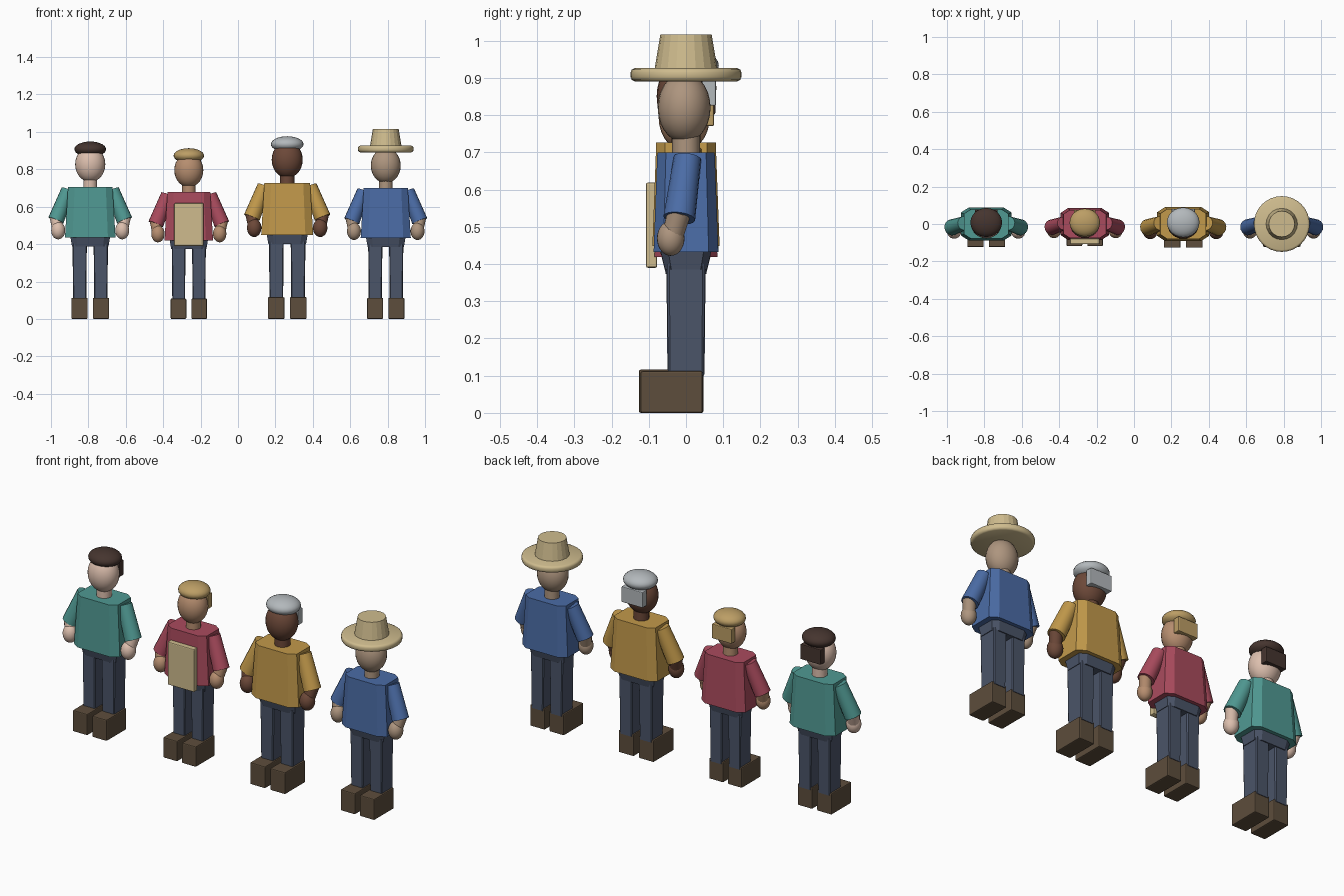
import bpy, bmesh, math
from mathutils import Vector, Matrix

if "Cube" in bpy.data.objects:
    bpy.data.objects.remove(bpy.data.objects["Cube"])

mats = {}


def finish(bm, name, col, smooth=False, bevel=0):
    bmesh.ops.recalc_face_normals(bm, faces=bm.faces[:])
    me = bpy.data.meshes.new(name)
    bm.to_mesh(me)
    bm.free()
    ob = bpy.data.objects.new(name, me)
    bpy.context.collection.objects.link(ob)
    if col not in mats:
        mats[col] = bpy.data.materials.new("paint")
        mats[col].diffuse_color = (*col, 1)
    me.materials.append(mats[col])
    for p in me.polygons:
        p.use_smooth = smooth
    if bevel:
        m = ob.modifiers.new("bevel", 'BEVEL')
        m.width, m.segments = bevel, 2
    return ob


class Figure:
    """Places parts given in figure units at an x offset and scale."""

    def __init__(self, x, s):
        self.m = Matrix.Translation((x, 0, 0)) @ Matrix.Scale(s, 4)

    def box(self, name, lo, hi, col, bevel=0.005):
        lo, hi = Vector(lo), Vector(hi)
        bm = bmesh.new()
        bmesh.ops.create_cube(bm, size=1, matrix=self.m @ Matrix.Translation((lo + hi) / 2)
                              @ Matrix.Diagonal((*(hi - lo), 1)))
        finish(bm, name, col, bevel=bevel)

    def ball(self, name, c, r, col):
        bm = bmesh.new()
        bmesh.ops.create_uvsphere(bm, u_segments=24, v_segments=14, radius=1,
                                  matrix=self.m @ Matrix.Translation(c) @ Matrix.Diagonal((*r, 1)))
        finish(bm, name, col, True)

    def limb(self, name, a, b, r1, r2, col, n=16):
        a, b = Vector(a), Vector(b)
        d = b - a
        rot = d.to_track_quat('Z', 'Y').to_matrix().to_4x4()
        bm = bmesh.new()
        bmesh.ops.create_cone(bm, cap_ends=True, segments=n, radius1=r1, radius2=r2, depth=d.length,
                              matrix=self.m @ Matrix.Translation((a + b) / 2) @ rot)
        ob = finish(bm, name, col, True)
        for p in ob.data.polygons:
            p.use_smooth = len(p.vertices) == 4

    def prism(self, name, levels, col, k=0.7, x=0):
        # tapered octagon; levels are (z, half width, half depth)
        bm = bmesh.new()
        oct8 = [(k, -1), (1, -k), (1, k), (k, 1), (-k, 1), (-1, k), (-1, -k), (-k, -1)]
        rings = [[bm.verts.new(self.m @ Vector((x + u * w, v * d, z))) for u, v in oct8]
                 for z, w, d in levels]
        for r, q in zip(rings, rings[1:]):
            for i in range(8):
                j = (i + 1) % 8
                bm.faces.new((r[i], r[j], q[j], q[i]))
        bm.faces.new(rings[0])
        bm.faces.new(rings[-1])
        finish(bm, name, col)

    def lathe(self, name, prof, col, n=32, smooth=True):
        bm = bmesh.new()
        rings = [[bm.verts.new(self.m @ Vector((r * math.cos(t), r * math.sin(t), z)))
                  for t in (2 * math.pi * i / n for i in range(n))] for r, z in prof]
        for r, q in zip(rings, rings[1:]):
            for i in range(n):
                j = (i + 1) % n
                bm.faces.new((r[i], r[j], q[j], q[i]))
        bm.faces.new(rings[0])
        bm.faces.new(rings[-1])
        ob = finish(bm, name, col)
        if smooth:
            bpy.context.view_layer.objects.active = ob
            ob.select_set(True)
            bpy.ops.object.shade_smooth_by_angle(angle=math.radians(50))
            ob.select_set(False)


TROUSERS, BOOTS, STRAW = (.07, .09, .14), (.11, .075, .045), (.62, .5, .27)


def person(x, s, shirt, skin, hair):
    f = Figure(x, s)
    # body
    f.prism("torso", [(.432, .134, .087), (.70, .118, .077)], shirt)
    f.prism("hips", [(.385, .097, .056), (.45, .108, .072)], TROUSERS)
    f.limb("neck", (0, 0, .69), (0, 0, .76), .037, .037, skin)
    f.ball("head", (0, -.005, .82), (.08, .071, .094), skin)
    for side in (-1, 1):
        # leg and boot
        f.prism("leg", [(.10, .035, .048), (.40, .038, .051)], TROUSERS, .88, side * .056)
        cx = side * .057
        f.box("boot", (cx - .043, -.122, 0), (cx + .043, .045, .112), BOOTS)
        # arm
        f.limb("sleeve", (side * .117, .004, .684), (side * .182, -.018, .523), .037, .043, shirt)
        f.limb("forearm", (side * .184, -.018, .54), (side * .172, -.036, .475), .032, .029, skin)
        f.ball("hand", (side * .17, -.041, .469), (.037, .037, .047), skin)
    if hair:
        f.ball("hair_cap", (0, .008, .90), (.084, .077, .041), hair)
        f.box("hair_back", (-.06, .042, .795), (.06, .078, .875), hair, .004)
    return f


person(-.79, 1.008, (.08, .32, .29), (.72, .52, .42), (.06, .035, .028))
f2 = person(-.263, .97, (.4, .07, .11), (.47, .27, .16), (.5, .34, .13))
person(.263, 1.038, (.54, .32, .07), (.15, .065, .04), (.45, .48, .5))
f4 = person(.79, 1.0, (.07, .15, .38), (.42, .3, .21), None)

# apron on the second figure
f2.box("apron", (-.081, -.111, .402), (.081, -.08, .638), STRAW)

# straw hat on the fourth figure
f4.lathe("hat_brim", [(.138, .891), (.146, .895), (.149, .903), (.149, .915), (.146, .922), (.138, .926)], STRAW)
f4.lathe("hat_crown", [(.085, .92), (.069, 1.016)], STRAW, 20, False)

for m in bpy.data.materials:
    if m.users and not m.is_grease_pencil:
        m.use_nodes = True
        m.node_tree.nodes["Principled BSDF"].inputs["Base Color"].default_value = m.diffuse_color
